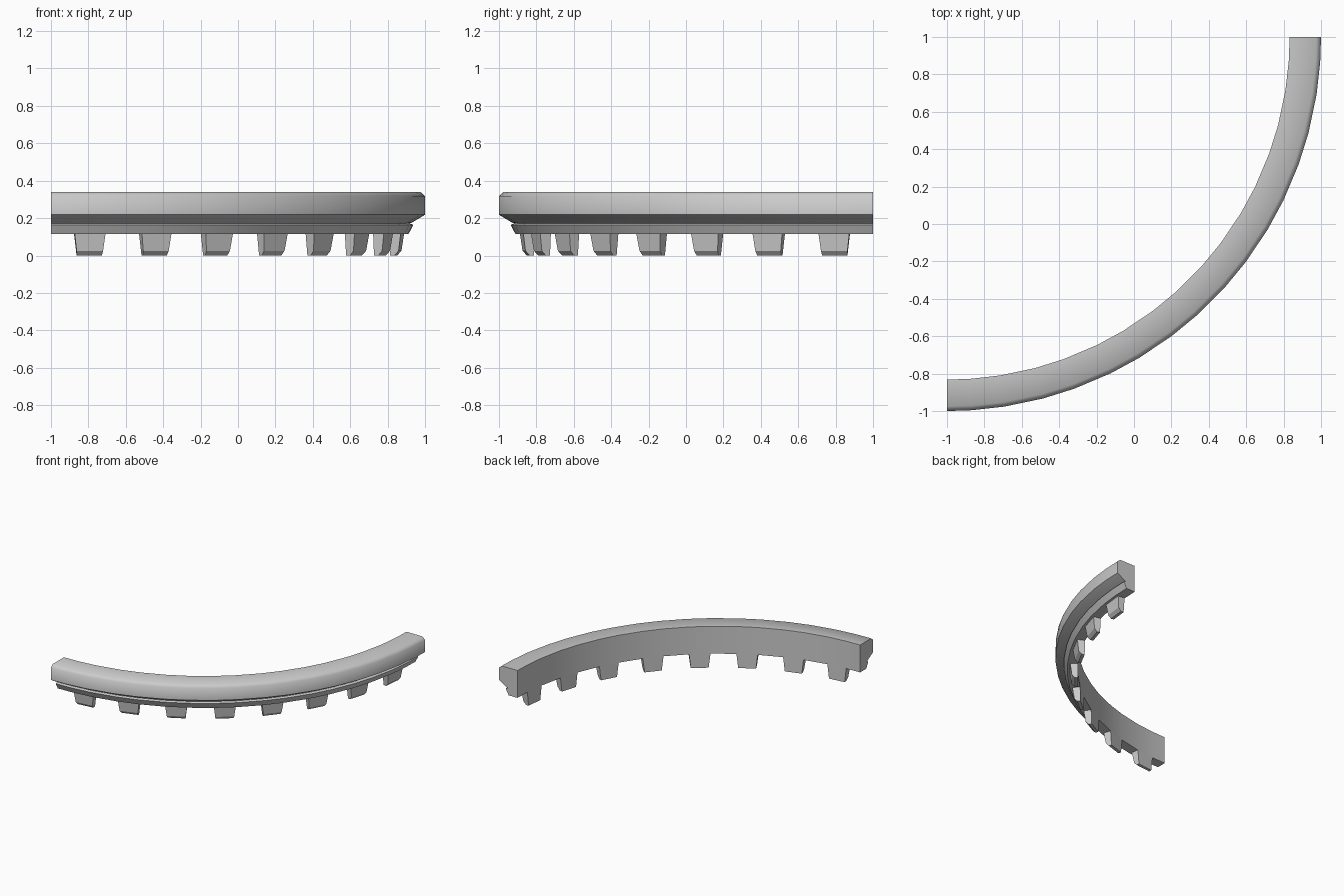
import bpy, bmesh, math

if "Cube" in bpy.data.objects:
    bpy.data.objects.remove(bpy.data.objects["Cube"])

CX, CY = -1.0, 1.0            # centre of the quarter ring
TEETH, STEP, HALF = 8, 11.04, 2.5


def polar(r, deg, z):
    # angle is measured from the front (-y) towards +x
    a = math.radians(deg)
    return (CX + r * math.sin(a), CY - r * math.cos(a), z)


def finish(bm, name):
    bmesh.ops.recalc_face_normals(bm, faces=bm.faces)
    me = bpy.data.meshes.new(name)
    bm.to_mesh(me)
    bm.free()
    ob = bpy.data.objects.new(name, me)
    bpy.context.collection.objects.link(ob)
    return ob


def loft(bm, sections):
    # skin a row of matching closed sections and cap both ends
    rows = [[bm.verts.new(p) for p in s] for s in sections]
    n = len(rows[0])
    for a, b in zip(rows, rows[1:]):
        for i in range(n):
            j = (i + 1) % n
            bm.faces.new((a[i], a[j], b[j], b[i]))
    bm.faces.new(rows[0])
    bm.faces.new(rows[-1])


centres = [45 + (i - (TEETH - 1) / 2) * STEP for i in range(TEETH)]

# Curved rail: stepped profile (radius, z) swept through the tooth edges
profile = [(1.832, 0.115), (1.832, 0.34), (1.975, 0.34), (2.0, 0.318),
           (2.0, 0.218), (1.93, 0.176), (1.918, 0.172), (1.938, 0.164),
           (1.912, 0.115)]
angles = [0.0] + [c + s * HALF for c in centres for s in (-1, 1)] + [90.0]
bm = bmesh.new()
loft(bm, [[polar(r, a, z) for r, z in profile] for a in angles])
rail = finish(bm, "curved_rail")
bpy.context.view_layer.objects.active = rail
rail.select_set(True)
bpy.ops.object.shade_smooth_by_angle(angle=math.radians(50))

# Teeth: tapered blocks with a chamfered lower outer edge
# levels are (z, inner radius, outer radius, half width in degrees)
levels = [(0.115, 1.832, 1.892, HALF), (0.025, 1.832, 1.879, 2.17),
          (0.0, 1.832, 1.856, 2.08)]
bm = bmesh.new()
for c in centres:
    loft(bm, [[polar(ri, c - h, z), polar(ro, c - h, z),
               polar(ro, c + h, z), polar(ri, c + h, z)]
              for z, ri, ro, h in levels])
finish(bm, "lower_teeth")
